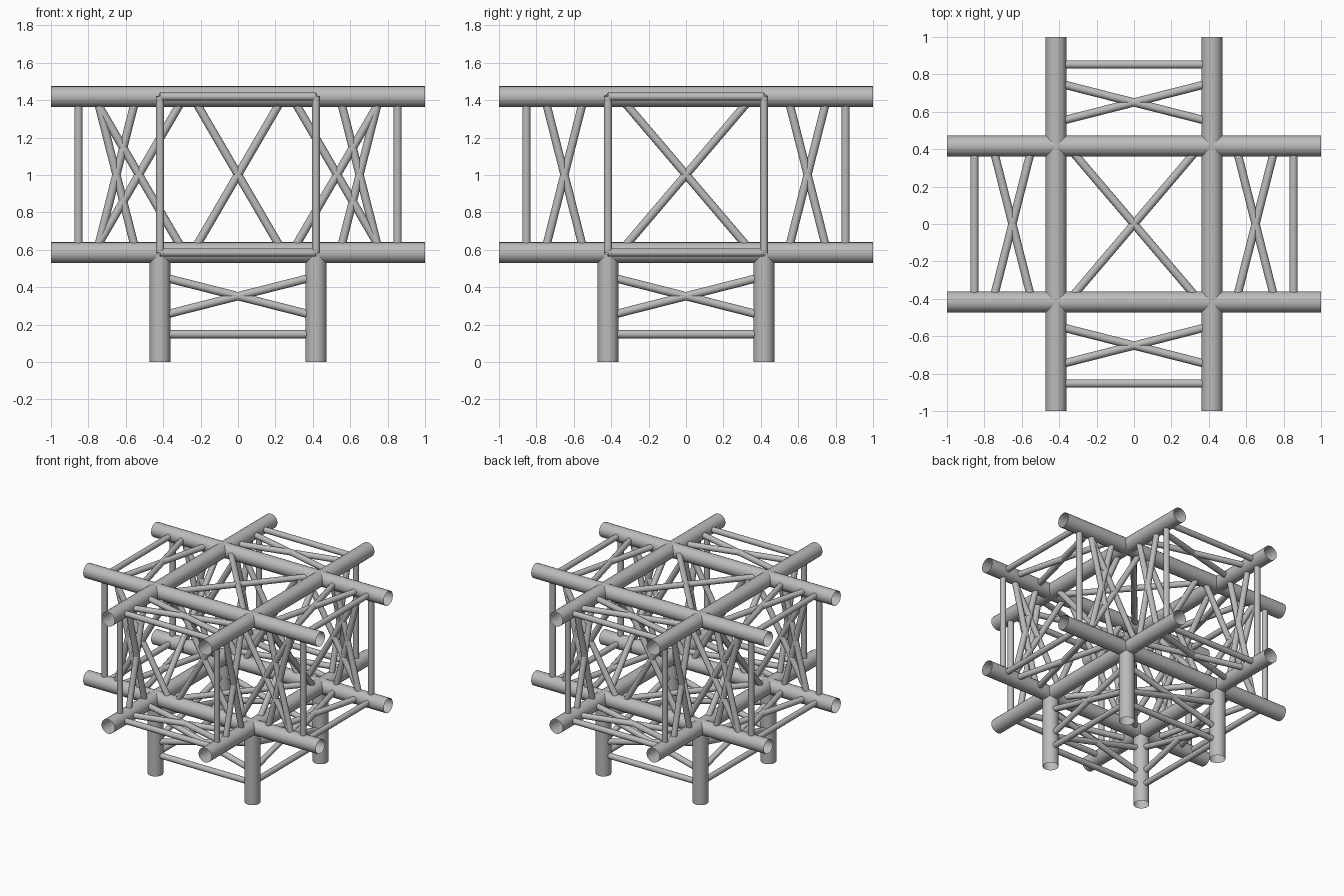
import bpy, math
from mathutils import Vector

old = bpy.data.objects.get("Cube")
if old:
    bpy.data.objects.remove(old, do_unlink=True)

metal = bpy.data.materials.new("brushed_grey_metal")
metal.use_nodes = True
GREY = (0.5, 0.5, 0.5, 1)
metal.diffuse_color = GREY
metal.node_tree.nodes["Principled BSDF"].inputs["Base Color"].default_value = GREY

H = 0.417            # chord offset from the hub centre
CENTRE = Vector((0, 0, 1.002))
STRUT = 0.853        # end strut distance from the hub centre
AXES = [Vector((1, 0, 0)), Vector((0, 1, 0)), Vector((0, 0, 1))]


def tube(name, a, b, radius, sides):
    """Open-ended tube between two points given relative to the hub centre."""
    d = b - a
    bpy.ops.mesh.primitive_cylinder_add(vertices=sides, radius=radius, depth=d.length,
                                        end_fill_type='NOTHING', location=CENTRE + (a + b) / 2)
    ob = bpy.context.object
    ob.name = name
    ob.rotation_euler = d.to_track_quat('Z', 'Y').to_euler()
    ob.data.materials.append(metal)
    bpy.ops.object.shade_smooth_by_angle(angle=math.radians(35))
    return ob


def chord(name, a, b):
    tube(name, a, b, 0.056, 20)


def brace(name, a, b):
    tube(name, a, b, 0.022, 12)


def cross(name, along, across, offset, mid, half):
    """Two crossing braces spanning the chords of one truss face."""
    for s in (-1, 1):
        brace(name, offset + along * (mid - s * half) - across * H,
              offset + along * (mid + s * half) + across * H)


X, Y, Z = AXES

# Long horizontal chords and the four legs
for s in (-1, 1):
    for t in (-1, 1):
        chord("chord_across", -X + Y * s * H + Z * t * H, X + Y * s * H + Z * t * H)
        chord("chord_deep", -Y + X * s * H + Z * t * H, Y + X * s * H + Z * t * H)
        chord("leg", X * s * H + Y * t * H - Z * CENTRE.z, X * s * H + Y * t * H - Z * H)

# Five arms: end struts and narrow cross braces on all four sides
for out in (X, -X, Y, -Y, -Z):
    u, v = [a for a in AXES if abs(a.dot(out)) < 0.5]
    for across, side in ((u, v), (v, u)):
        for s in (-1, 1):
            off = side * s * H
            brace("arm_end_strut", off + out * STRUT - across * H, off + out * STRUT + across * H)
            cross("arm_cross_brace", out, across, off, 0.65, 0.106)

# Hub faces: wide cross braces on the sides, top and bottom
for s in (-1, 1):
    cross("hub_side_brace", Y, Z, X * s * H, 0, 0.355)
    cross("hub_level_brace", X, Y, Z * s * H, 0, 0.355)
    # Front and back carry a continuous run of three crosses
    for mid in (-0.53, 0, 0.53):
        cross("long_face_brace", X, Z, Y * s * H, mid, 0.243)
